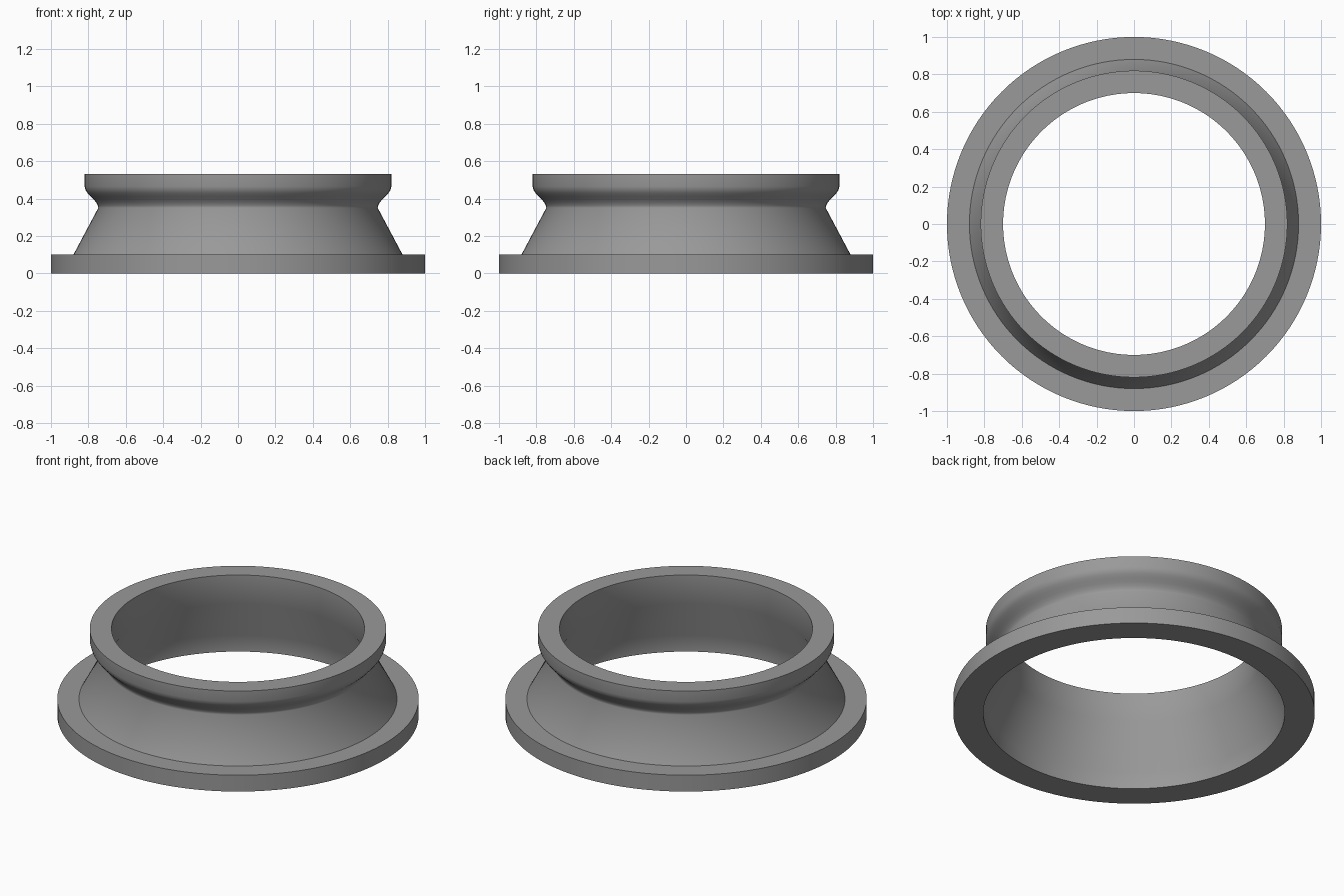
import bpy
import math

if "Cube" in bpy.data.objects:
    bpy.data.objects.remove(bpy.data.objects["Cube"])

# Cross-section (radius, height), running up the outside and down the bore
PROFILE = [
    (0.834, 0.0), (1.0, 0.0), (1.0, 0.10), (0.88, 0.10),      # base flange
    (0.747, 0.35), (0.749, 0.362), (0.757, 0.378),            # cone and waist
    (0.772, 0.396), (0.79, 0.413), (0.805, 0.43),             # flare to the rim
    (0.815, 0.445), (0.82, 0.465), (0.82, 0.53),              # rim
    (0.70, 0.53), (0.70, 0.355), (0.834, 0.10),               # bore
]
SEGMENTS = 128

grey = bpy.data.materials.new("grey")
grey.diffuse_color = (0.32, 0.32, 0.32, 1.0)
grey.use_nodes = True
grey.node_tree.nodes["Principled BSDF"].inputs["Base Color"].default_value = grey.diffuse_color


def lathe(name, profile, segments, material):
    """Revolve a closed profile around z."""
    n = len(profile)
    verts, faces = [], []
    for s in range(segments):
        a = 2 * math.pi * s / segments
        verts += [(r * math.cos(a), r * math.sin(a), z) for r, z in profile]
        t = (s + 1) % segments
        for i in range(n):
            j = (i + 1) % n
            faces.append((s * n + i, t * n + i, t * n + j, s * n + j))
    mesh = bpy.data.meshes.new(name)
    mesh.from_pydata(verts, [], faces)
    mesh.materials.append(material)
    obj = bpy.data.objects.new(name, mesh)
    bpy.context.collection.objects.link(obj)
    return obj


# Flanged collar ring
collar = lathe("flanged_collar", PROFILE, SEGMENTS, grey)
bpy.context.view_layer.objects.active = collar
collar.select_set(True)
bpy.ops.object.shade_smooth_by_angle(angle=math.radians(45))
